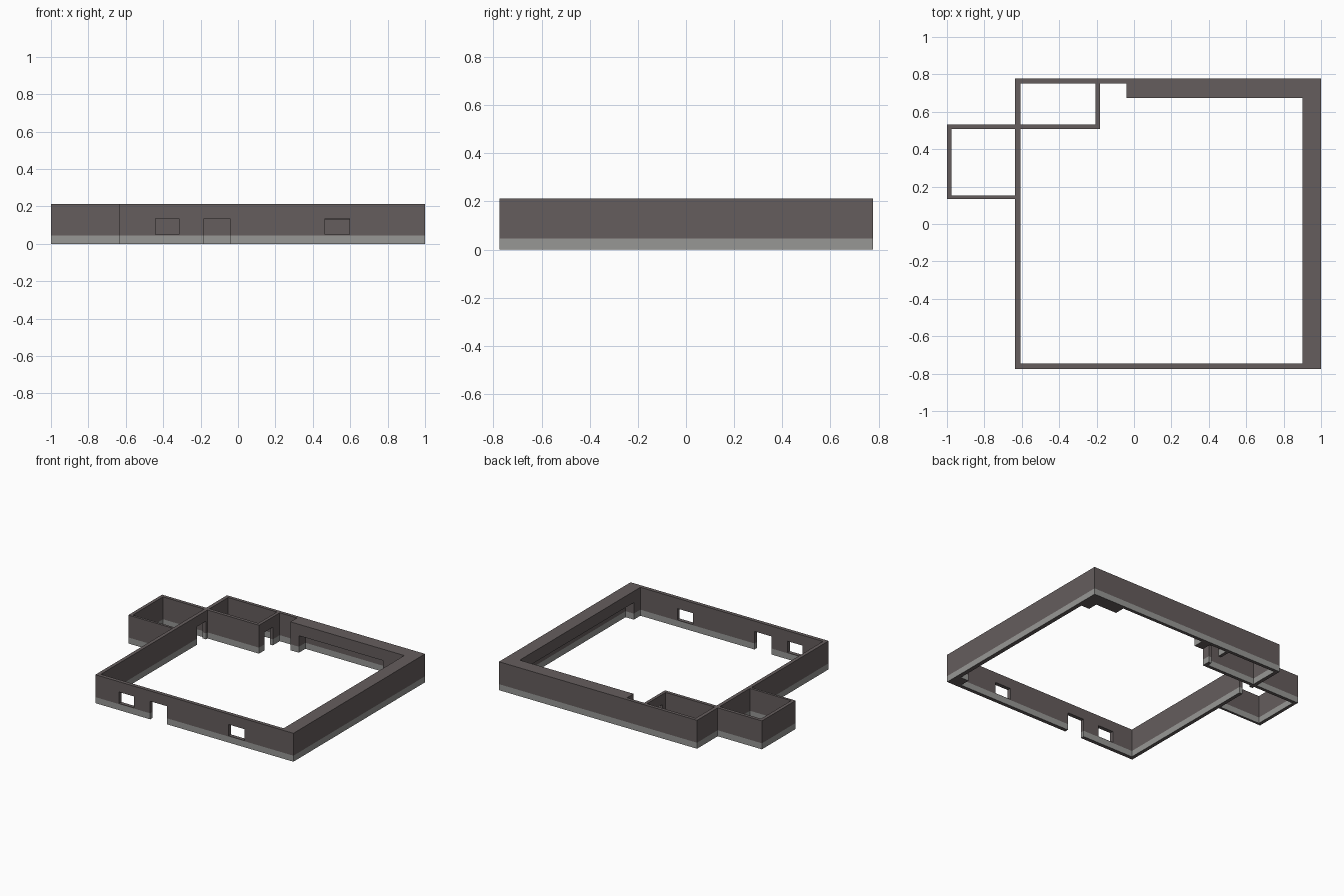
import bpy, bmesh, math

if "Cube" in bpy.data.objects:
    bpy.data.objects.remove(bpy.data.objects["Cube"])

H, BAND, HEAD, SILL = 0.212, 0.045, 0.135, 0.05
X0, X1, Y0, Y1 = -0.635, 1.0, -0.775, 0.777

# wall footprints: x0, x1, y0, y1 (all full height)
walls = [
    (X0, X1, Y0, -0.747),            # front wall
    (X0, -0.608, Y0, Y1),            # left wall
    (X0, X1, 0.752, Y1),             # back wall
    (-0.04, X1, 0.675, Y1),          # thick back wall
    (0.9, X1, Y0, Y1),               # thick right wall
    (-1.0, -0.182, 0.508, 0.533),    # wall shared by the side rooms
    (-0.205, -0.182, 0.508, Y1),     # inner room right wall
    (-1.0, -0.975, 0.135, 0.533),    # outer room left wall
    (-1.0, X0, 0.135, 0.153),        # outer room front wall
]
# openings: x0, x1, y0, y1, z0, z1
openings = [
    (-0.44, -0.315, Y0, -0.747, SILL, HEAD),   # windows
    (0.465, 0.595, Y0, -0.747, SILL, HEAD),
    (-0.182, -0.042, Y0, -0.747, 0, HEAD),     # front door
    (X0, -0.608, 0.385, 0.49, 0, HEAD),        # outer room door
    (-0.205, -0.182, 0.57, 0.67, 0, HEAD),     # inner room door
    (0.03, 0.725, 0.675, 0.752, 0, 0.127),     # back recess
    (0.9, 0.968, -0.67, 0.6, 0, 0.127),        # right recess
]


def material(name, rgb):
    m = bpy.data.materials.new(name)
    m.diffuse_color = (*rgb, 1)
    m.use_nodes = True
    m.node_tree.nodes["Principled BSDF"].inputs["Base Color"].default_value = m.diffuse_color
    return m


def inside(p, box):
    return all(box[2 * i] < p[i] < box[2 * i + 1] for i in range(len(box) // 2))


def cuts(axis):
    vals = {v for b in walls if axis < 2 for v in b[2 * axis:2 * axis + 2]}
    vals |= {v for b in openings for v in b[2 * axis:2 * axis + 2]}
    if axis == 2:
        vals |= {0, BAND, H}
    return sorted(vals)


# split space at every wall and opening edge, keep the solid cells
C = [cuts(a) for a in range(3)]
solid = set()
for i in range(len(C[0]) - 1):
    for j in range(len(C[1]) - 1):
        for k in range(len(C[2]) - 1):
            p = [(C[a][n] + C[a][n + 1]) / 2 for a, n in enumerate((i, j, k))]
            if any(inside(p, w) for w in walls) and not any(inside(p, o) for o in openings):
                solid.add((i, j, k))

# skin the solid cells
bm = bmesh.new()
verts = {}


def vert(n):
    if n not in verts:
        verts[n] = bm.verts.new([C[a][n[a]] for a in range(3)])
    return verts[n]


for cell in sorted(solid):
    for a in range(3):
        for side in (0, 1):
            nb = list(cell)
            nb[a] += 1 if side else -1
            if tuple(nb) in solid:
                continue
            ring = []
            for u, v in ((0, 0), (1, 0), (1, 1), (0, 1)):
                n = list(cell)
                n[a] += side
                n[(a + 1) % 3] += u
                n[(a + 2) % 3] += v
                ring.append(vert(tuple(n)))
            f = bm.faces.new(ring if side else ring[::-1])
            low = C[2][cell[2] + 1] <= BAND + 1e-6
            f.material_index = 1 if low and a != 2 else 0

# merge flat cells into clean panels
bmesh.ops.dissolve_limit(bm, angle_limit=math.radians(1), verts=bm.verts[:],
                         edges=bm.edges[:], delimit={'MATERIAL'})
me = bpy.data.meshes.new("house_walls")
bm.to_mesh(me)
bm.free()
me.materials.append(material("wall_brown", (0.13, 0.11, 0.11)))
me.materials.append(material("base_grey", (0.31, 0.31, 0.3)))
bpy.context.collection.objects.link(bpy.data.objects.new("house_walls", me))
